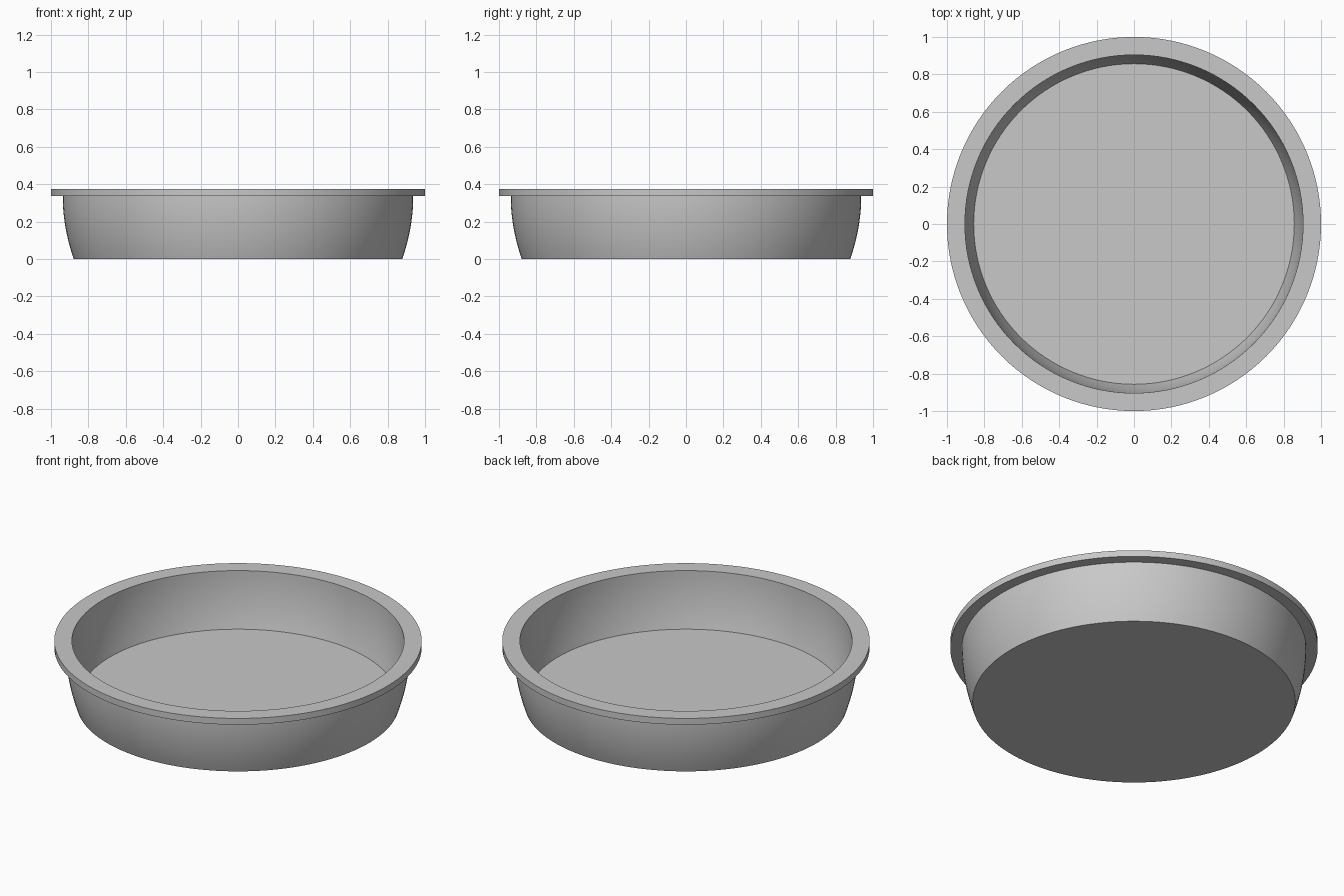
import bpy, bmesh, math

if "Cube" in bpy.data.objects:
    bpy.data.objects.remove(bpy.data.objects["Cube"])

SEGMENTS = 128
STEPS = 10


def wall(r_low, z_low, r_high, z_high):
    """Bulging wall curve that turns vertical at its upper end."""
    pts = []
    for i in range(STEPS + 1):
        t = i / STEPS
        pts.append((r_high - (r_high - r_low) * (1 - t) ** 2,
                    z_low + (z_high - z_low) * t))
    return pts


# Dish cross-section: underside, outer wall, flat lip, inner wall, floor
outer = wall(0.878, 0.0, 0.937, 0.337)
lip = [(1.0, 0.337), (1.0, 0.375)]
inner = wall(0.857, 0.045, 0.904, 0.375)[::-1]
profile = outer + lip + inner

# Revolve the section into rings
bm = bmesh.new()
rings = []
for r, z in profile:
    rings.append([bm.verts.new((r * math.cos(2 * math.pi * k / SEGMENTS),
                                r * math.sin(2 * math.pi * k / SEGMENTS), z))
                  for k in range(SEGMENTS)])
for a, b in zip(rings, rings[1:]):
    for k in range(SEGMENTS):
        n = (k + 1) % SEGMENTS
        bm.faces.new((a[k], a[n], b[n], b[k]))

# Flat underside and inner floor
bm.faces.new(rings[0][::-1])
bm.faces.new(rings[-1])
bmesh.ops.recalc_face_normals(bm, faces=bm.faces[:])

mesh = bpy.data.meshes.new("round_dish")
bm.to_mesh(mesh)
bm.free()
dish = bpy.data.objects.new("round_dish", mesh)
bpy.context.collection.objects.link(dish)

# Single grey colour
grey = bpy.data.materials.new("light grey")
grey.diffuse_color = (0.58, 0.58, 0.58, 1)
grey.use_nodes = True
grey.node_tree.nodes["Principled BSDF"].inputs["Base Color"].default_value = grey.diffuse_color
mesh.materials.append(grey)

# Smooth walls with crisp rim and base edges
bpy.context.view_layer.objects.active = dish
dish.select_set(True)
bpy.ops.object.shade_smooth_by_angle(angle=math.radians(30))
